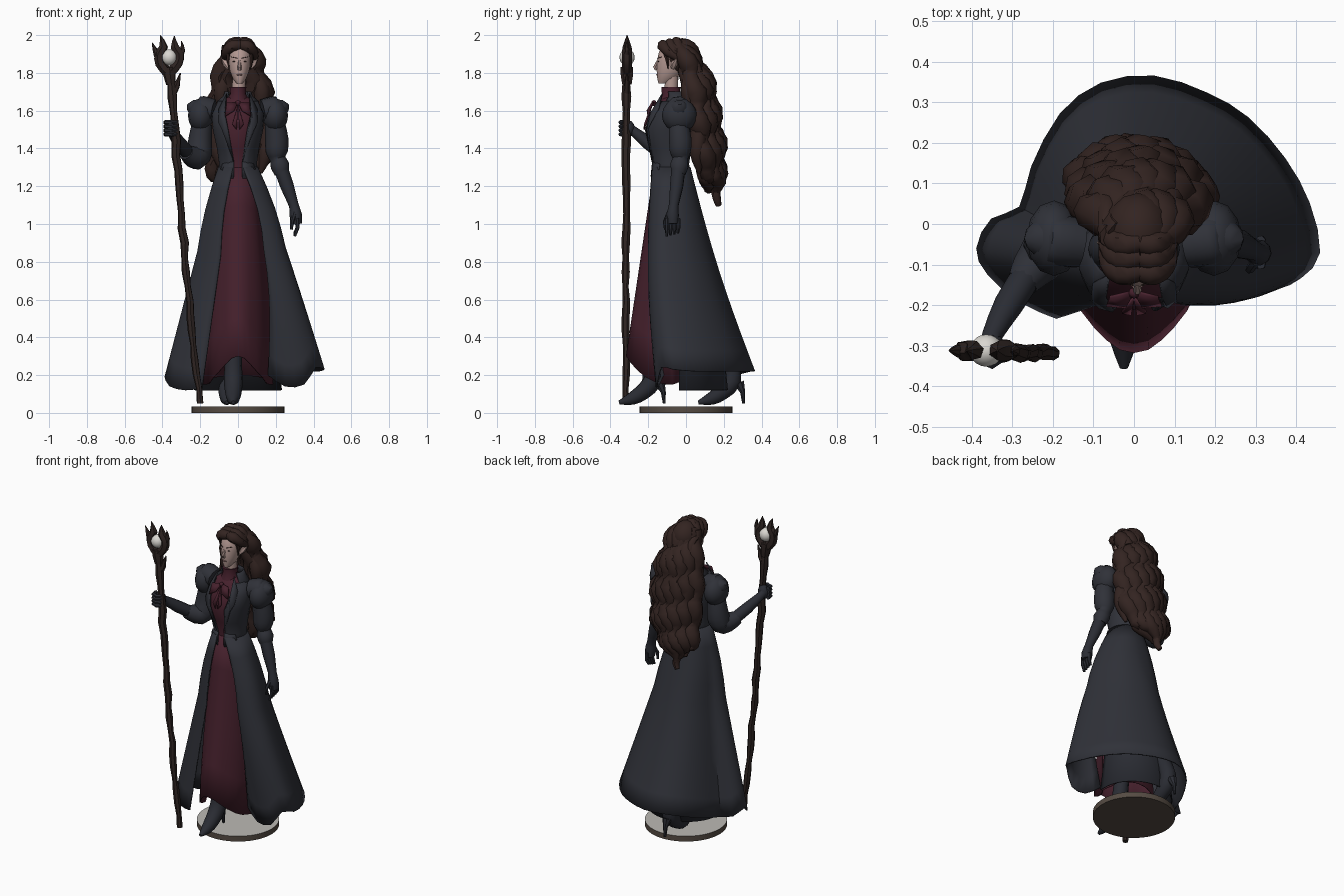
import bpy
import bmesh
import math
import random
from mathutils import Vector

random.seed(4)
if "Cube" in bpy.data.objects:
    bpy.data.objects.remove(bpy.data.objects["Cube"], do_unlink=True)


def material(name, r, g, b):
    m = bpy.data.materials.new(name)
    m.use_nodes = True
    m.diffuse_color = (r, g, b, 1)
    shader = m.node_tree.nodes["Principled BSDF"]
    shader.inputs["Base Color"].default_value = (r, g, b, 1)
    shader.inputs["Roughness"].default_value = 0.8
    return m


COAT = material("charcoal cloth", .029, .031, .040)
GLOVE = material("dark leather", .023, .025, .033)
WINE = material("wine cloth", .062, .015, .026)
HAIR = material("dark brown hair", .033, .0175, .015)
WOOD = material("dark wood", .028, .018, .016)
SKIN = material("pale skin", .46, .32, .29)
LIP = material("dusky rose", .28, .16, .15)
ORB = material("pearl", .70, .68, .64)
STONE = material("grey stand top", .50, .49, .46)
BRONZE = material("brown stand edge", .09, .07, .055)


def finish(name, bm, mat, angle=40):
    bmesh.ops.recalc_face_normals(bm, faces=bm.faces)
    mesh = bpy.data.meshes.new(name)
    bm.to_mesh(mesh)
    bm.free()
    mesh.materials.append(mat)
    mesh.shade_smooth()
    mesh.set_sharp_from_angle(angle=math.radians(angle))
    obj = bpy.data.objects.new(name, mesh)
    bpy.context.collection.objects.link(obj)
    return obj


def thicken(obj, thickness):
    mod = obj.modifiers.new("cloth thickness", 'SOLIDIFY')
    mod.thickness = thickness
    mod.offset = 0


def loft(name, rings, mat, closed=True, cap=True, thick=0, angle=40):
    bm = bmesh.new()
    rows = [[bm.verts.new(p) for p in r] for r in rings]
    n = len(rows[0])
    for a, b in zip(rows, rows[1:]):
        for i in range(n if closed else n - 1):
            j = (i + 1) % n
            bm.faces.new((a[i], a[j], b[j], b[i]))
    if closed and cap:
        bm.faces.new(rows[0])
        bm.faces.new(rows[-1])
    obj = finish(name, bm, mat, angle)
    if thick:
        thicken(obj, thick)
    return obj


def ring(z, cy, rx, ry, n=20, gap=0, cx=0):
    """Ellipse starting at the front; a gap leaves the front open."""
    out = []
    for i in range(n):
        a = gap + (math.tau - 2 * gap) * i / ((n - 1) if gap else n)
        out.append(Vector((cx + rx * math.sin(a), cy - ry * math.cos(a), z)))
    return out


def spline(pts, steps):
    """Catmull-Rom through points of any length (position plus radius)."""
    p = [pts[0]] + list(pts) + [pts[-1]]
    out = []
    for k in range(len(pts) - 1):
        for s in range(steps):
            t = s / steps
            out.append([b + .5 * t * (c - a + t * (2*a - 5*b + 4*c - d + t * (3*(b - c) + d - a)))
                        for a, b, c, d in zip(*p[k:k + 4])])
    return out + [list(pts[-1])]


def tube(name, pts, mat, n=8, steps=1, rough=0, angle=40):
    """Tapered tube through (x, y, z, radius) points."""
    pts = spline(pts, steps)
    c = [Vector(p[:3]) for p in pts]
    u = Vector((.31, .9, .2))
    rings = []
    for i, p in enumerate(pts):
        t = (c[min(i + 1, len(c) - 1)] - c[max(i - 1, 0)]).normalized()
        u = (u - t * u.dot(t)).normalized()
        v = t.cross(u)
        r = p[3] * (1 + random.uniform(-rough, rough))
        rings.append([c[i] + r * (u * math.cos(math.tau * k / n) + v * math.sin(math.tau * k / n))
                      for k in range(n)])
    return loft(name, rings, mat, angle=angle)


def blob(name, center, size, mat, seg=12, angle=40):
    bm = bmesh.new()
    bmesh.ops.create_uvsphere(bm, u_segments=seg, v_segments=max(6, seg * 2 // 3), radius=1)
    for v in bm.verts:
        v.co = Vector(a * s + b for a, s, b in zip(v.co, size, center))
    return finish(name, bm, mat, angle)


# Round stand: pale on top, brown elsewhere
stand = loft("stand", [ring(.035, 0, .245, .245, 48), ring(0, 0, .245, .245, 48)], BRONZE)
stand.data.materials.append(STONE)
for f in stand.data.polygons:
    f.material_index = int(f.normal.z > .9)

# Heeled boots, one stepping forward, shins leaning to the middle
for side, x, dy, lean in (("left", -.025, 0, .02), ("right", -.06, .42, -.1)):
    tube(side + "_boot", [(x, dy - .355, .055, .01), (x, dy - .29, .074, .034), (x, dy - .23, .11, .044),
         (x, dy - .175, .17, .05), (x, dy - .16 + lean / 3, .26, .046), (x, dy - .16 + lean, .38, .046)], GLOVE, 10, 2)
    tube(side + "_heel", [(x, dy - .14, .16, .03), (x, dy - .12, .11, .014), (x, dy - .115, .05, .008)], GLOVE)

# Wine dress, pointed and lifted at the front, with soft folds
top = ring(1.3, -.08, .088, .086, 32)
hem = []
for i in range(32):
    a = math.tau * i / 32
    fold = 1 + .05 * math.cos(8 * a)
    c = math.cos(a)
    y = -.07 - .245 * c ** 1.6 if c > 0 else -.07 - .13 * c
    hem.append(Vector((.175 * fold * math.sin(a), y, .15 + .15 * max(0, c) ** 4 + .05 * max(0, -c))))
rows = [[p.lerp(q, t) for p, q in zip(top, hem)] for t in (0, .2, .4, .6, .8, 1)]
for row, t in zip(rows, (0, .2, .4, .6, .8, 1)):
    for p in row:
        p.x *= 1 + .16 * math.sin(math.pi * t)
loft("dress_skirt", rows, WINE, cap=False, thick=.006)

# Dark underskirt behind the dress
loft("underskirt", [ring(1.0, -.03, .13, .11, 24, 1.4), ring(.5, .0, .19, .18, 24, 1.4),
                    ring(.12, .0, .23, .22, 24, 1.4)], GLOVE, closed=False, thick=.006)

# Open coat skirt: waist ring drawn down to a sweeping hem, fuller at the front left
coat_hem = spline([
    (.16, -.12, .2), (.25, -.15, .14), (.35, -.155, .15), (.41, -.13, .24), (.455, -.07, .23),
    (.43, .05, .22), (.37, .16, .22), (.28, .26, .22), (.18, .32, .22), (.05, .362, .22),
    (-.08, .345, .22), (-.18, .27, .2), (-.25, .14, .16), (-.28, .04, .14), (-.35, .01, .15),
    (-.385, -.06, .19), (-.36, -.12, .14), (-.28, -.19, .12), (-.19, -.23, .13)], 2)
waist = ring(1.3, -.08, .102, .1, len(coat_hem), .25)
rows = []
for k in range(11):
    t = k / 10
    bulge = math.sin(math.pi * t)
    row = [p.lerp(Vector(q), t) for p, q in zip(waist, coat_hem)]
    for i, p in enumerate(row):
        front = max(0, 1 - i / 9)
        p.x += .06 * front * bulge + math.copysign(.015, p.x) * math.sin(math.pi * min(1, t * 2.5))
        p.y -= (.045 * front ** .5 + max(0, coat_hem[i][1]) * .06) * bulge
    rows.append(row)
loft("coat_skirt", rows, COAT, closed=False, thick=.008)

# Torso: wine blouse under an open coat bodice
body = [(1.24, -.08, .1, .09, .22), (1.32, -.08, .09, .085, .26), (1.4, -.085, .1, .1, .34),
        (1.5, -.095, .12, .117, .44), (1.58, -.085, .125, .1, .58), (1.65, -.07, .095, .072, .75)]
loft("blouse", [ring(*b[:4]) for b in body] + [ring(1.675, -.07, .045, .05)], WINE)
loft("coat_bodice", [ring(z, cy, rx * 1.08, ry * 1.09, 21, gap) for z, cy, rx, ry, gap in body],
     COAT, closed=False, thick=.008)
loft("coat_shoulders", [ring(1.645, -.06, .11, .07, 21, .85), ring(1.675, -.05, .075, .06, 21, .85),
     ring(1.7, -.055, .066, .06, 21, .9)], COAT, closed=False, thick=.008)
loft("collar", [ring(1.655, -.075, .058, .065, 16), ring(1.69, -.08, .042, .048, 16),
                ring(1.725, -.08, .044, .05, 16)], WINE)


def plate(name, pts, mat):
    bm = bmesh.new()
    bm.faces.new([bm.verts.new(p) for p in pts])
    bmesh.ops.triangulate(bm, faces=bm.faces)
    thicken(finish(name, bm, mat), .008)


for side, s in (("left", 1), ("right", -1)):
    # Lapels, waist points, bow and its tails
    plate(side + "_lapel", [(s * .06, -.125, 1.69), (s * .1, -.145, 1.61), (s * .105, -.185, 1.54),
          (s * .085, -.205, 1.5), (s * .022, -.178, 1.33), (s * .052, -.214, 1.5), (s * .07, -.185, 1.59)], COAT)
    plate(side + "_waist_point", [(s * .022, -.176, 1.33), (s * .08, -.142, 1.32), (s * .092, -.14, 1.29),
          (s * .022, -.184, 1.25)], COAT)
    plate(side + "_bow", [(0, -.165, 1.645), (s * .06, -.18, 1.64), (s * .068, -.2, 1.57),
          (s * .02, -.205, 1.6)], WINE)
    plate(side + "_bow_tail", [(0, -.18, 1.63), (s * .03, -.218, 1.53), (s * .008, -.222, 1.5)], WINE)
    # Puffed shoulders, pointed at the top
    blob(side + "_shoulder_puff", (s * .197, -.035, 1.575), (.068, .093, .09), COAT, 12, 50)
    tube(side + "_shoulder_peak", [(s * .13, -.05, 1.6, .06), (s * .19, -.04, 1.612, .066),
         (s * .23, -.035, 1.62, .052), (s * .252, -.035, 1.645, .022)], COAT, 10, 2, angle=50)
blob("bow_knot", (0, -.17, 1.64), (.014, .014, .016), WINE, 8)

# Lowered left arm
tube("left_sleeve", [(.195, -.04, 1.53, .054), (.205, -.03, 1.45, .062), (.205, -.03, 1.38, .058), (.21, -.03, 1.345, .042),
     (.222, -.035, 1.31, .05), (.232, -.04, 1.265, .038)], COAT, 10, 2)
tube("left_glove", [(.225, -.04, 1.3, .037), (.26, -.05, 1.2, .036), (.295, -.065, 1.1, .026),
     (.305, -.07, 1.05, .033), (.31, -.07, 1.0, .029)], GLOVE, 10, 2)
for k in range(4):
    y = -.1 + .02 * k
    tube("left_finger", [(.312, y, 1.03, .012), (.315, y, .98, .011), (.3, y - .003, .935 + .006 * k, .007)], GLOVE, 6)
tube("left_thumb", [(.3, -.09, 1.06, .013), (.285, -.112, 1.01, .011), (.283, -.11, .97, .007)], GLOVE, 6)

# Raised right arm gripping the staff
tube("right_sleeve", [(-.19, -.04, 1.53, .054), (-.2, -.04, 1.45, .062), (-.205, -.05, 1.38, .068),
     (-.22, -.075, 1.35, .064), (-.255, -.115, 1.365, .052), (-.275, -.145, 1.38, .04)], COAT, 10, 2)
tube("right_glove", [(-.26, -.12, 1.37, .037), (-.31, -.2, 1.43, .036), (-.35, -.275, 1.49, .025),
     (-.352, -.3, 1.505, .03)], GLOVE, 10, 2)
blob("right_fist", (-.35, -.305, 1.505), (.036, .034, .045), GLOVE, 10)
for k in range(4):
    z = 1.475 + .021 * k
    tube("right_finger", [(-.385, -.3, z, .012), (-.38, -.335, z, .012), (-.35, -.346, z, .012),
                          (-.325, -.33, z, .01)], GLOVE, 6)

# Gnarled staff with a forked crown around a pearl
shaft = [(-.2 - .155 * t ** .85 + random.uniform(-.006, .006), -.317 + random.uniform(-.003, .003),
          .05 + 1.7 * t, .017 + .007 * t) for t in (k / 22 for k in range(23))]
tube("staff", shaft, WOOD, 7, rough=.16, angle=25)
Y = -.312
tube("staff_neck", [(-.355, Y, 1.74, .026), (-.362, Y, 1.79, .034), (-.366, Y, 1.83, .034)], WOOD, 7, angle=25)
tube("staff_twig", [(-.35, Y, 1.68, .02), (-.325, Y, 1.73, .018), (-.305, Y, 1.8, .003)], WOOD, 6, angle=25)
prongs = {"outer": [(-.37, .8, .028), (-.412, .85, .027), (-.416, .9, .026), (-.394, .938, .024), (-.412, 1, .002)],
          "outer_spur": [(-.405, .84, .018), (-.43, .9, .018), (-.455, .96, .002)],
          "inner": [(-.36, .8, .028), (-.318, .85, .027), (-.31, .9, .026), (-.335, .938, .024), (-.337, .995, .002)],
          "inner_spur": [(-.315, .87, .018), (-.293, .92, .014), (-.3, .97, .002)]}
for name, path in prongs.items():
    tube("staff_prong_" + name, [(x, Y, 1 + z, r) for x, z, r in path], WOOD, 6, 2, angle=25)
blob("staff_pearl", (-.364, Y, 1.882), (.041, .04, .043), ORB, 20)

# Head
FX = .008
face = [(1.745, -.12, .016, .026), (1.77, -.1, .036, .052), (1.81, -.085, .052, .07), (1.86, -.075, .06, .08),
        (1.91, -.065, .062, .078), (1.95, -.06, .05, .06)]
loft("head", [ring(*f, 20, 0, FX) for f in face], SKIN)
tube("neck", [(0, -.08, 1.66, .036), (FX, -.075, 1.8, .036)], SKIN, 12)
tube("nose", [(FX, -.149, 1.865, .006), (FX, -.164, 1.83, .011), (FX, -.156, 1.817, .01)], SKIN, 6)
blob("lips", (FX, -.152, 1.79), (.016, .006, .0045), LIP, 8)
for side, s in (("left", 1), ("right", -1)):
    blob(side + "_eye", (FX + s * .026, -.145, 1.86), (.011, .004, .003), HAIR, 8)
    tube(side + "_brow", [(FX + s * .012, -.151, 1.877, .002), (FX + s * .044, -.131, 1.884, .002)], HAIR, 5)
    tube(side + "_ear", [(FX + s * .054, -.07, 1.825, .012), (FX + s * .072, -.062, 1.85, .018),
                         (FX + s * .098, -.045, 1.885, .002)], SKIN, 6)

# Hair: crown, swept fringe, then wavy locks down the back
blob("hair_crown", (.01, -.02, 1.888), (.084, .098, .096), HAIR, 14, 45)
for s in (1, -1):
    for k in range(3):
        b = .035 * k
        tube("fringe_lock", [(.015, -.115 + b, 1.945 + b / 4, .026), (.01 + s * .04, -.12 + b, 1.942 + b / 5, .032),
             (.01 + s * .072, -.09 + b, 1.908, .026), (.01 + s * .075, -.035 + b, 1.875, .024),
             (.01 + s * .08, .025 + b / 2, 1.8, .032)], HAIR, 8, 3, angle=45)
    tube("temple_curl", [(.01 + s * .06, -.11, 1.91, .014), (.01 + s * .062, -.1, 1.87, .01),
                         (.01 + s * .057, -.095, 1.82, .003)], HAIR, 5, 2)
    w = s * (1 + .1 * s)
    tube("side_lock", [(.01 + w * .065, .015, 1.86, .032), (.01 + w * .08, .02, 1.79, .036),
         (.01 + w * .105, .015, 1.71, .046), (.01 + w * .105, .025, 1.64, .04), (.01 + w * .11, .06, 1.56, .04),
         (.01 + w * .13, .065, 1.45, .043), (.01 + w * .125, .06, 1.37, .04), (.01 + w * .1, .07, 1.27, .01)],
         HAIR, 8, 3, angle=45)


def back_lock(a, lift, shift, phase):
    path = [(.01 + .05 * a, -.03 + lift, 1.94, .034), (.01 + .075 * a, .04 - .04 * a * a + lift, 1.87, .046),
            (.012 + .105 * a, .1 - .06 * a * a + lift, 1.74, .054), (.015 + .128 * a, .135 - .07 * a * a + lift, 1.56, .054),
            (.01 + .12 * a, .16 - .07 * a * a + lift, 1.4, .052), (-.02 + .1 * a, .165 - .04 * a * a + lift, 1.26, .046),
            (-.065 + .04 * a, .165 + lift, 1.09 + shift, .014)]
    wavy = [(x + .015 * math.sin(z * 38 + phase), y + .009 * math.cos(z * 38 + phase),
             z, r * (1 + .14 * math.sin(z * 38 + phase + 1))) for x, y, z, r in spline(path, 4)]
    tube("back_lock", wavy, HAIR, 8, angle=45)


for k in range(7):
    a = k / 3 - 1
    back_lock(a, 0, .13 * abs(a) + random.uniform(0, .04), k * .9)
for k in range(4):
    back_lock(k * .4 - .6, -.045, .08, k * 1.3)
